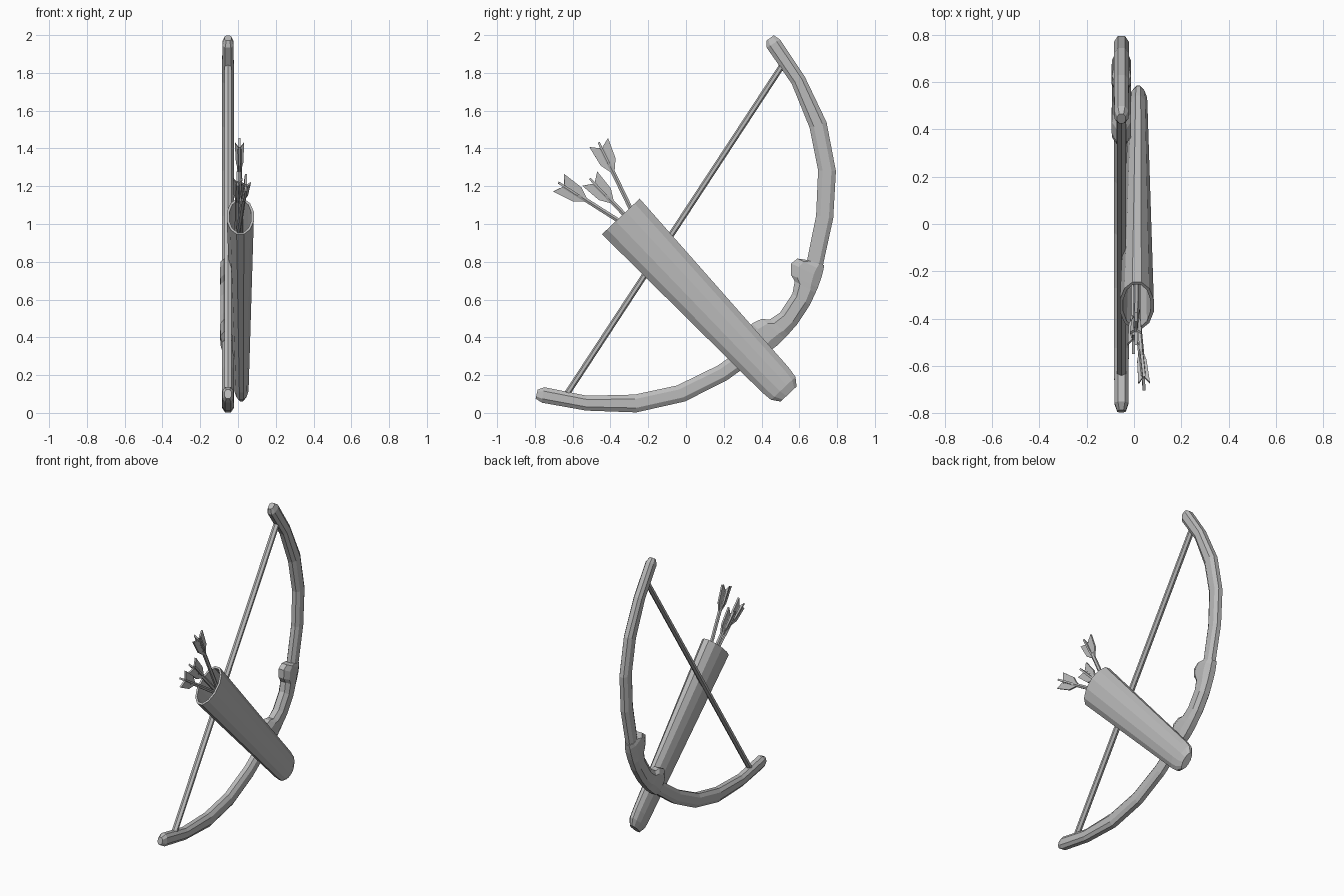
import bpy, bmesh, math
from mathutils import Vector

cube = bpy.data.objects.get("Cube")
if cube:
    bpy.data.objects.remove(cube)

grey = bpy.data.materials.new("plain_grey")
grey.use_nodes = True
GREY = (0.5, 0.5, 0.5, 1)
grey.diffuse_color = GREY
grey.node_tree.nodes["Principled BSDF"].inputs["Base Color"].default_value = GREY

BOW_X = -0.053
ALONG = Vector((0, 0.548, 0.836))    # along the string
OUT = Vector((0, 0.836, -0.548))     # from string towards grip
MID = Vector((BOW_X, -0.17, 1.04))
SIDE = Vector((1, 0, 0))


def finish(name, bm):
    bmesh.ops.recalc_face_normals(bm, faces=bm.faces)
    mesh = bpy.data.meshes.new(name)
    bm.to_mesh(mesh)
    bm.free()
    mesh.materials.append(grey)
    obj = bpy.data.objects.new(name, mesh)
    bpy.context.collection.objects.link(obj)
    return obj


def loft(name, rings):
    """Skin a row of equal rings and cap both ends."""
    bm = bmesh.new()
    loops = [[bm.verts.new(p) for p in ring] for ring in rings]
    for a, b in zip(loops, loops[1:]):
        for i in range(len(a)):
            j = (i + 1) % len(a)
            bm.faces.new((a[i], a[j], b[j], b[i]))
    bm.faces.new(loops[0])
    bm.faces.new(loops[-1])
    return finish(name, bm)


def ellipse(centre, u, v, ru, rv, sides):
    angles = [2 * math.pi * (i + 0.5) / sides for i in range(sides)]
    return [centre + u * ru * math.cos(a) + v * rv * math.sin(a) for a in angles]


def bow_ring(si, ti, so, to, w):
    """Chamfered section between an inner and an outer edge point."""
    inner = MID + ALONG * si + OUT * ti
    outer = MID + ALONG * so + OUT * to
    c, h = (inner + outer) / 2, (outer - inner) / 2
    corners = [(1, .5), (.5, 1), (-.5, 1), (-1, .5), (-1, -.5), (-.5, -1), (.5, -1), (1, -.5)]
    return [c + SIDE * w * a + h * b for a, b in corners]


def mirrored(half):
    other = [(-si, ti, -so, to, w) for si, ti, so, to, w in reversed(half)]
    return [bow_ring(*r) for r in half + other]


# Bow limbs: inner edge, outer edge, half width, from tip to middle
loft("bow_limbs", mirrored([
    (1.105, -.012, 1.15, .005, .018),
    (1.075, .01, 1.15, .045, .03),
    (.988, .225, 1.057, .263, .031),
    (.845, .432, .919, .491, .031),
    (.682, .593, .729, .675, .031),
    (.475, .716, .512, .80, .031),
    (.24, .81, .276, .89, .031),
    (.14, .86, .15, .92, .031)]))

# Grip with a raised lip at each end
loft("bow_grip", mirrored([
    (.248, .795, .278, .897, .033),
    (.23, .758, .25, .908, .04),
    (.19, .745, .215, .92, .041),
    (.14, .775, .16, .933, .041),
    (.122, .812, .13, .938, .04),
    (.06, .838, .06, .948, .04)]))

# Bowstring
loft("bowstring", [ellipse(MID + ALONG * s + OUT * .13, SIDE, OUT, .021, .016, 6)
                   for s in (-1.04, 1.04)])

# Quiver: outer wall, rounded base, thin rim and hollow inside
top, base = Vector((.012, -.345, 1.04)), Vector((.018, .515, .13))
axis = (base - top).normalized()
across = axis.cross(SIDE).normalized()
quiver = [(0, .06, .128), (0, .074, .142), (.95, .041, .1), (1, .039, .092),
          (1.033, .024, .06)]
wall = [ellipse(top.lerp(base, f), SIDE, across, rx, ry, 12) for f, rx, ry in quiver]
floor = ellipse(top.lerp(base, .9), SIDE, across, .03, .085, 12)
loft("quiver", [floor] + wall)


# Arrows: shaft plus four swallow-tailed vanes
def arrow(name, start, end):
    start, end = Vector(start), Vector(end)
    d = (end - start).normalized()
    u = d.cross(SIDE).normalized()
    v = d.cross(u)
    loft(name + "_shaft", [ellipse(p, u, v, .013, .013, 6) for p in (start, end)])
    outline = [(-.14, .008), (-.08, .044), (.035, .055), (.005, .008)]
    bm = bmesh.new()
    for side, reach in ((u, 1), (-u, 1), (v, .45), (-v, .45)):
        bm.faces.new([bm.verts.new(end + d * a + side * b * reach) for a, b in outline])
    vanes = finish(name + "_fletching", bm)
    solid = vanes.modifiers.new("thickness", 'SOLIDIFY')
    solid.thickness = .012
    solid.offset = 0


arrow("upper_arrow", (.012, -.2, .89), (.008, -.447, 1.40))
arrow("front_arrow", (.0, -.25, .95), (.04, -.645, 1.2))
arrow("middle_arrow", (-.005, -.22, .94), (-.002, -.485, 1.215))
